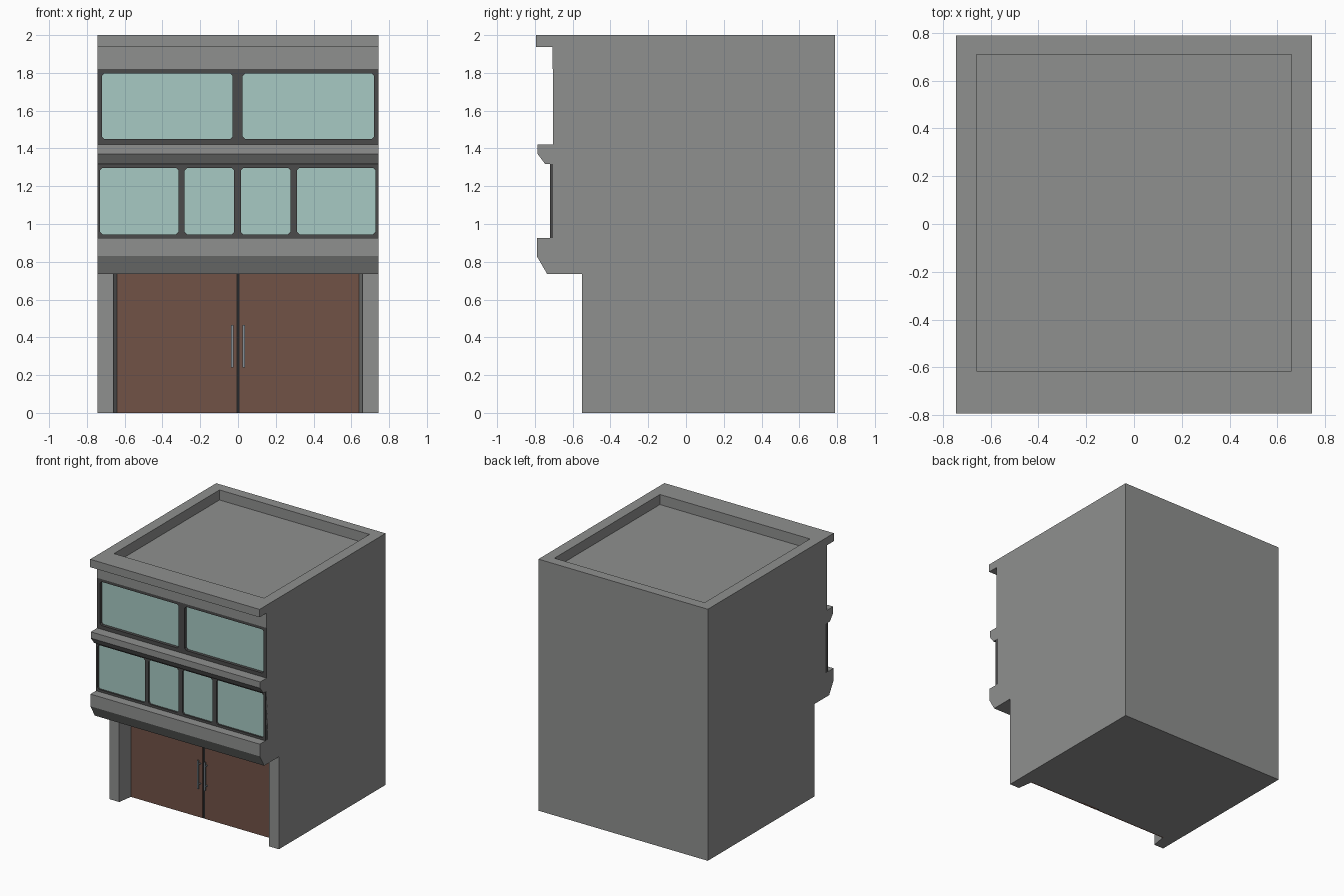
import bpy, bmesh
from mathutils import Vector

if "Cube" in bpy.data.objects:
    bpy.data.objects.remove(bpy.data.objects["Cube"])


def material(name, rgb):
    m = bpy.data.materials.new(name)
    m.diffuse_color = (*rgb, 1)
    m.use_nodes = True
    m.node_tree.nodes["Principled BSDF"].inputs["Base Color"].default_value = m.diffuse_color
    return m


CONCRETE = material("concrete_grey", (0.275, 0.28, 0.275))
FRAME = material("frame_dark_grey", (0.07, 0.07, 0.07))
GLASS = material("pale_glass", (0.39, 0.59, 0.55))
WOOD = material("door_brown", (0.165, 0.084, 0.061))
GAP = material("door_gap_black", (0.02, 0.02, 0.02))
METAL = material("handle_metal", (0.24, 0.28, 0.31))


def prism(name, pts, axis, lo, hi, mat=None):
    """Extrude a 2D outline along x, y or z; the other two axes keep their order."""
    bm = bmesh.new()
    def place(p, d):
        c = list(p)
        c.insert("xyz".index(axis), d)
        return bm.verts.new(c)
    a = [place(p, lo) for p in pts]
    b = [place(p, hi) for p in pts]
    bm.faces.new(a)
    bm.faces.new(b[::-1])
    for i in range(len(pts)):
        j = (i + 1) % len(pts)
        bm.faces.new((a[j], a[i], b[i], b[j]))
    bmesh.ops.recalc_face_normals(bm, faces=bm.faces)
    me = bpy.data.meshes.new(name)
    bm.to_mesh(me)
    bm.free()
    ob = bpy.data.objects.new(name, me)
    bpy.context.collection.objects.link(ob)
    if mat:
        me.materials.append(mat)
    return ob


def box(name, x0, x1, y0, y1, z0, z1, mat=None):
    return prism(name, [(x0, y0), (x1, y0), (x1, y1), (x0, y1)], "z", z0, z1, mat)


def cut(ob, cutter):
    mod = ob.modifiers.new("cut", "BOOLEAN")
    mod.operation, mod.solver, mod.object = "DIFFERENCE", "EXACT", cutter
    bpy.context.view_layer.update()
    dg = bpy.context.evaluated_depsgraph_get()
    me = bpy.data.meshes.new_from_object(ob.evaluated_get(dg))
    ob.modifiers.clear()
    ob.data = me
    bpy.data.objects.remove(cutter)


def cut_panes(ob, spans, z0, z1, front, depth, c=0.013):
    """Sink window pockets with clipped corners into the front of an object."""
    for x0, x1 in spans:
        outline = [(x0 + c, z0), (x1 - c, z0), (x1, z0 + c), (x1, z1 - c),
                   (x1 - c, z1), (x0 + c, z1), (x0, z1 - c), (x0, z0 + c)]
        cut(ob, prism("pane_cutter", outline, "y", front - 0.05, front + depth))


def colour(ob, mats, rule):
    ob.data.materials.clear()
    for m in mats:
        ob.data.materials.append(m)
    for f in ob.data.polygons:
        f.material_index = rule(f)


W = 0.745

# Building shell from its side profile (y, z)
profile = [(0.79, 0), (0.79, 2), (-0.793, 2), (-0.793, 1.937), (-0.707, 1.937),
           (-0.707, 1.82), (-0.705, 1.82), (-0.705, 1.42), (-0.785, 1.42),
           (-0.785, 1.37), (-0.745, 1.317), (-0.705, 1.317), (-0.705, 0.927),
           (-0.79, 0.927), (-0.79, 0.83), (-0.735, 0.735), (-0.55, 0.735), (-0.55, 0)]
shell = prism("building_shell", profile, "x", -W, W)

# Sunken roof and tapering entrance recess
cut(shell, box("roof_cutter", -0.66, 0.66, -0.615, 0.71, 1.92, 2.1))
cut(shell, prism("entrance_cutter", [(-0.667, -0.6), (0.667, -0.6), (0.64, -0.42),
                                     (-0.64, -0.42)], "z", -0.1, 0.734))

# Upper windows cut into the shell
cut_panes(shell, [(-0.72, -0.028), (0.025, 0.72)], 1.45, 1.797, -0.705, 0.025)


def shell_rule(f):
    c = f.center
    if not (1.425 < c.z < 1.819 and c.y < -0.67 and abs(c.x) < 0.74):
        return 0
    return 2 if c.y > -0.685 and f.normal.y < -0.9 else 1


colour(shell, [CONCRETE, FRAME, GLASS], shell_rule)

# Lower window band
band = box("lower_window_frame", -W, W, -0.72, -0.69, 0.926, 1.318)
cut_panes(band, [(-0.73, -0.315), (-0.282, -0.02), (0.015, 0.278), (0.313, 0.728)],
          0.945, 1.297, -0.72, 0.014)
colour(band, [FRAME, GLASS],
       lambda f: int(f.normal.y < -0.9 and -0.71 < f.center.y < -0.7))

# Doors, centre gap and handles
box("door_gap", -0.01, 0.01, -0.428, -0.41, 0, 0.734, GAP)
for s, side in ((-1, "left"), (1, "right")):
    xs = sorted((s * 0.009, s * 0.643))
    box(side + "_door", *xs, -0.43, -0.41, 0, 0.734, WOOD)
    hx = s * 0.03
    box(side + "_handle", hx - 0.006, hx + 0.006, -0.465, -0.453, 0.24, 0.465, METAL)
    for z in (0.27, 0.43):
        box(side + "_handle_mount", hx - 0.004, hx + 0.004, -0.455, -0.425,
            z - 0.004, z + 0.004, METAL)
